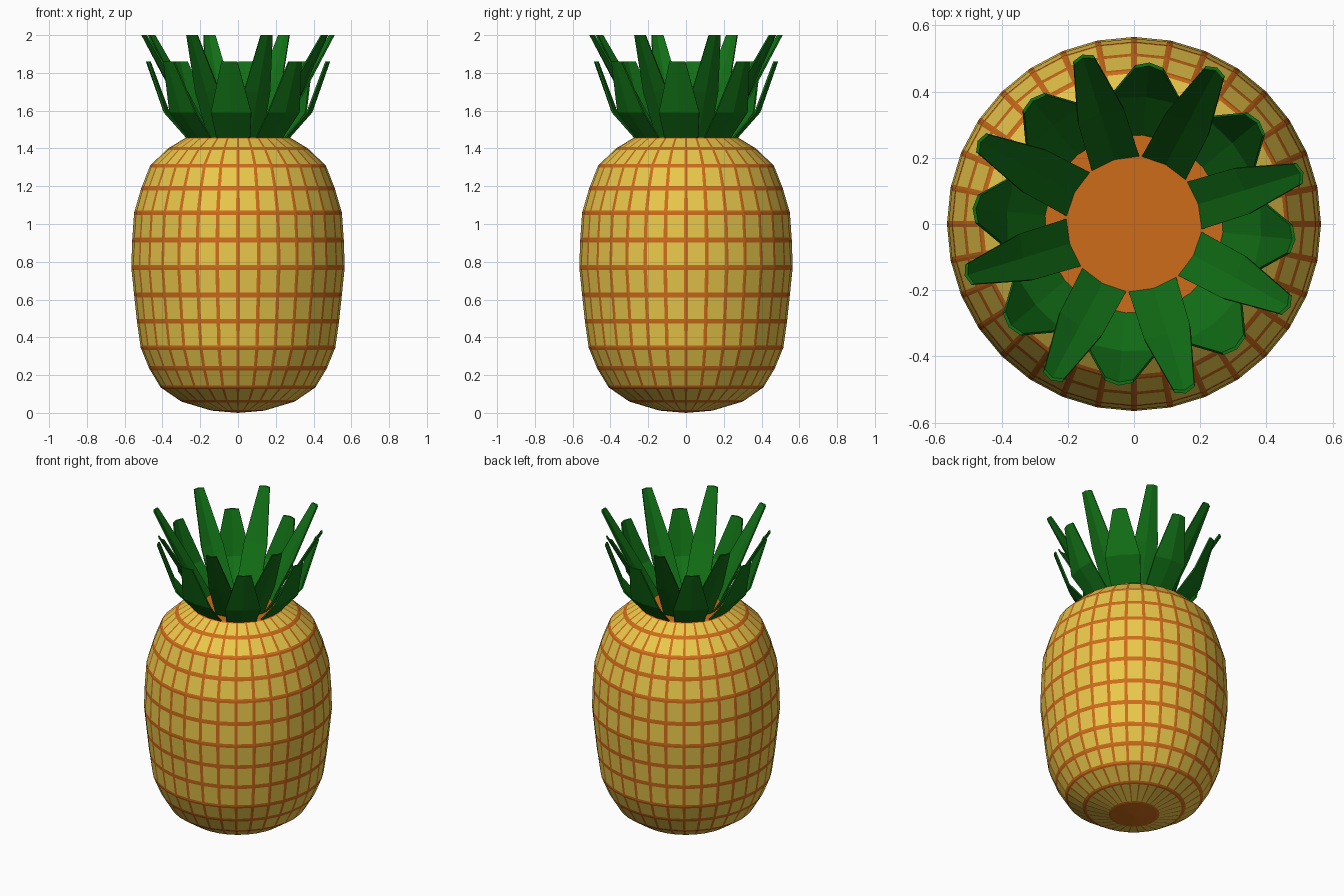
import bpy, bmesh, math
from mathutils import Vector

if "Cube" in bpy.data.objects:
    bpy.data.objects.remove(bpy.data.objects["Cube"])


def material(name, rgb):
    m = bpy.data.materials.new(name)
    m.diffuse_color = (*rgb, 1)
    m.use_nodes = True
    m.node_tree.nodes["Principled BSDF"].inputs["Base Color"].default_value = m.diffuse_color
    return m


def make_object(name, bm, mats):
    me = bpy.data.meshes.new(name)
    bm.to_mesh(me)
    bm.free()
    ob = bpy.data.objects.new(name, me)
    bpy.context.collection.objects.link(ob)
    for m in mats:
        me.materials.append(m)
    return ob


YELLOW = material("rind_yellow", (0.82, 0.58, 0.07))
ORANGE = material("groove_orange", (0.62, 0.15, 0.01))
GREEN = material("leaf_green", (0.006, 0.16, 0.008))

# Fruit body: 32-sided lathe, every cell split into a yellow tile with an orange border
SIDES = 32
PROFILE = [(0.14, 0.012), (0.30, 0.06), (0.41, 0.135), (0.47, 0.235),
           (0.515, 0.345), (0.535, 0.485), (0.55, 0.625), (0.565, 0.77),
           (0.56, 0.915), (0.55, 1.06), (0.512, 1.19), (0.465, 1.31),
           (0.37, 1.40), (0.272, 1.46)]
bm = bmesh.new()
rings = []
for r, z in PROFILE:
    rings.append([bm.verts.new((r * math.cos(math.tau * i / SIDES),
                                r * math.sin(math.tau * i / SIDES), z))
                  for i in range(SIDES)])
for lo, hi in zip(rings, rings[1:]):
    for i in range(SIDES):
        j = (i + 1) % SIDES
        quad = [lo[i], lo[j], hi[j], hi[i]]
        a, b, c, d = (v.co for v in quad)
        fv = 0.013 / (d - a).length
        fu = 0.09

        def at(u, v):
            return bm.verts.new(a.lerp(b, u).lerp(d.lerp(c, u), v))

        inner = [at(fu, fv), at(1 - fu, fv), at(1 - fu, 1 - fv), at(fu, 1 - fv)]
        bm.faces.new(inner).material_index = 0
        for k in range(4):
            n = (k + 1) % 4
            bm.faces.new((quad[k], quad[n], inner[n], inner[k])).material_index = 1

# Orange caps: shallow fan below, flat disc on top
bottom = bm.verts.new((0, 0, 0))
for i in range(SIDES):
    bm.faces.new((bottom, rings[0][(i + 1) % SIDES], rings[0][i])).material_index = 1
bm.faces.new(rings[-1]).material_index = 1
make_object("fruit_body", bm, [YELLOW, ORANGE])


def leaf_ring(name, start, spine):
    """Eight blunt leaves; spine rows are (radius, height, width)."""
    bm = bmesh.new()
    for k in range(8):
        t = math.radians(start + 45 * k)
        out = Vector((math.cos(t), math.sin(t), 0))
        side = Vector((-math.sin(t), math.cos(t), 0))
        shells = []
        for depth in (0.0, -0.01):
            rows = []
            for r, z, w in spine:
                rows.append([bm.verts.new(out * (r + depth + bow) + side * (w * s)
                                          + Vector((0, 0, z)))
                             for s, bow in ((-0.5, -0.012), (0, 0), (0.5, -0.012))])
            shells.append(rows)
        front, back = shells
        for p in range(len(spine) - 1):
            for q in range(2):
                for s in shells:
                    bm.faces.new((s[p][q], s[p][q + 1], s[p + 1][q + 1], s[p + 1][q]))
            for q in (0, 2):
                bm.faces.new((front[p][q], front[p + 1][q], back[p + 1][q], back[p][q]))
        for p in (0, -1):
            for q in range(2):
                bm.faces.new((front[p][q], front[p][q + 1], back[p][q + 1], back[p][q]))
    bmesh.ops.recalc_face_normals(bm, faces=bm.faces)
    make_object(name, bm, [GREEN])


# Crown: short outer leaves and tall inner leaves, offset by half a step
leaf_ring("outer_leaves", -5.5, [(0.275, 1.455, 0.18), (0.395, 1.59, 0.215), (0.49, 1.86, 0.085)])
leaf_ring("inner_leaves", 17, [(0.21, 1.455, 0.15), (0.36, 1.70, 0.145), (0.535, 2.0, 0.065)])
